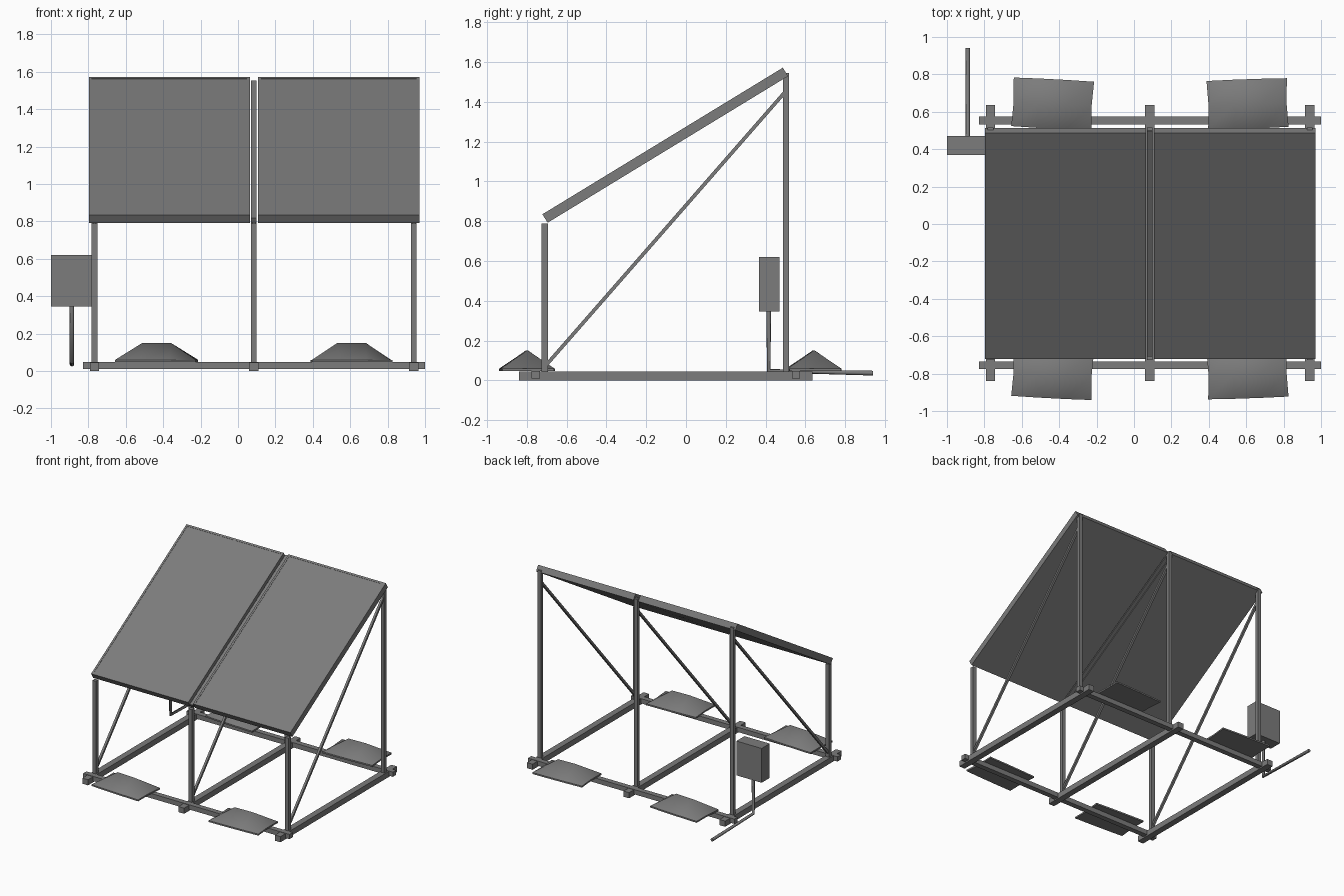
import bpy, bmesh, math
from mathutils import Vector, Matrix

if "Cube" in bpy.data.objects:
    bpy.data.objects.remove(bpy.data.objects["Cube"])

POST_X = (-0.767, 0.085, 0.94)

# Dark grey finish shared by all parts
dark = bpy.data.materials.new("dark_grey")
dark.diffuse_color = (0.2, 0.2, 0.2, 1)
dark.use_nodes = True
dark.node_tree.nodes["Principled BSDF"].inputs["Base Color"].default_value = dark.diffuse_color


def mesh_object(name, bm):
    bmesh.ops.recalc_face_normals(bm, faces=bm.faces)
    me = bpy.data.meshes.new(name)
    bm.to_mesh(me)
    bm.free()
    me.materials.append(dark)
    ob = bpy.data.objects.new(name, me)
    bpy.context.collection.objects.link(ob)
    return ob


def box(name, lo, hi, matrix=Matrix()):
    lo, hi = Vector(lo), Vector(hi)
    bm = bmesh.new()
    size = Matrix.Diagonal((*(hi - lo), 1))
    bmesh.ops.create_cube(bm, size=1, matrix=matrix @ Matrix.Translation((lo + hi) / 2) @ size)
    return mesh_object(name, bm)


def tilted(y, z, angle):
    return Matrix.Translation((0, y, z)) @ Matrix.Rotation(angle, 4, 'X')


# Ground frame: two cross rails over three sleepers
for name, y in (("front_rail", -0.755), ("back_rail", 0.553)):
    box(name, (-0.83, y - 0.021, 0.01), (1.0, y + 0.021, 0.048))

# Panel plane: local y runs up the slope, local z = 0 is the panel top
slope = math.atan2(0.737, 1.209)
plane = tilted(-0.722, 0.835, slope)
LENGTH = 1.416
DEPTH = 0.05

brace_a, brace_b = Vector((0, -0.70, 0.08)), Vector((0, 0.494, 1.445))
brace_dir = brace_b - brace_a
brace_plane = tilted(brace_a.y, brace_a.z, math.atan2(brace_dir.z, brace_dir.y))

# Three side trusses
for x in POST_X:
    w = 0.015
    box("sleeper", (x - 0.025, -0.84, 0), (x + 0.025, 0.635, 0.045))
    box("front_post", (x - w, -0.727, 0.04), (x + w, -0.695, 0.788))
    box("back_post", (x - w, 0.487, 0.04), (x + w, 0.517, 1.545))
    box("diagonal_brace", (x - 0.009, 0, -0.009), (x + 0.009, brace_dir.length, 0.009), brace_plane)

# Sloped beam in the gap between the panels
box("sloped_beam", (0.07, 0.002, -DEPTH), (0.10, LENGTH - 0.002, -0.022), plane)

# Two framed panels
for x0, x1 in ((-0.797, 0.064), (0.107, 0.970)):
    t, b = 0.015, -DEPTH
    box("panel_sheet", (x0 + t, t, b), (x1 - t, LENGTH - t, -0.002), plane)
    box("panel_frame_left", (x0, 0, b), (x0 + t, LENGTH, 0), plane)
    box("panel_frame_right", (x1 - t, 0, b), (x1, LENGTH, 0), plane)
    box("panel_frame_bottom", (x0 + t, 0, b), (x1 - t, t, 0), plane)
    box("panel_frame_top", (x0 + t, LENGTH - t, b), (x1 - t, LENGTH, 0), plane)


# Ballast bag: flat skirt with a raised ridge in the middle
def bag(name, x, y, angle):
    xs, ys = (-0.215, -0.075, 0.075, 0.215), (-0.13, 0, 0.13)
    bm = bmesh.new()
    grid = []
    for i, px in enumerate(xs):
        row = []
        for j, py in enumerate(ys):
            inner = i in (1, 2)
            z = 0.151 if inner and j == 1 else 0.06
            sx = 0.97 if j == 1 and not inner else 1.0
            sy = 1.015 if inner else 1.0
            row.append(bm.verts.new((px * sx, py * sy, z)))
        grid.append(row)
    for i in range(3):
        for j in range(2):
            bm.faces.new((grid[i][j], grid[i + 1][j], grid[i + 1][j + 1], grid[i][j + 1]))
    # Rim and flat underside
    edges = [e for e in bm.edges if e.is_boundary]
    new = bmesh.ops.extrude_edge_only(bm, edges=edges)["geom"]
    for v in new:
        if isinstance(v, bmesh.types.BMVert):
            v.co.z = 0.048
    bmesh.ops.holes_fill(bm, edges=[e for e in bm.edges if e.is_boundary])
    bm.transform(Matrix.Translation((x, y, 0)) @ Matrix.Rotation(angle, 4, 'Z'))
    ob = mesh_object(name, bm)
    bpy.ops.object.select_all(action='DESELECT')
    ob.select_set(True)
    bpy.context.view_layer.objects.active = ob
    bpy.ops.object.shade_smooth_by_angle(angle=math.radians(55))


# The back bags mirror the slight twist seen on the front ones
for side, y in (("front", -0.80), ("back", 0.642)):
    bag(side + "_left_ballast_bag", -0.435, y, math.radians(-3))
    bag(side + "_right_ballast_bag", 0.607, y, math.radians(2))

# Control box and its cable conduit
box("control_box", (-1.0, 0.368, 0.345), (-0.776, 0.47, 0.62))
curve = bpy.data.curves.new("conduit", 'CURVE')
curve.dimensions = '3D'
curve.bevel_depth = 0.012
curve.bevel_resolution = 2
curve.use_fill_caps = True
curve.materials.append(dark)
path = curve.splines.new('POLY')
points = ((0.416, 0.35), (0.416, 0.048), (0.94, 0.036))
path.points.add(len(points) - 1)
for p, (y, z) in zip(path.points, points):
    p.co = (-0.888, y, z, 1)
bpy.context.collection.objects.link(bpy.data.objects.new("conduit", curve))
